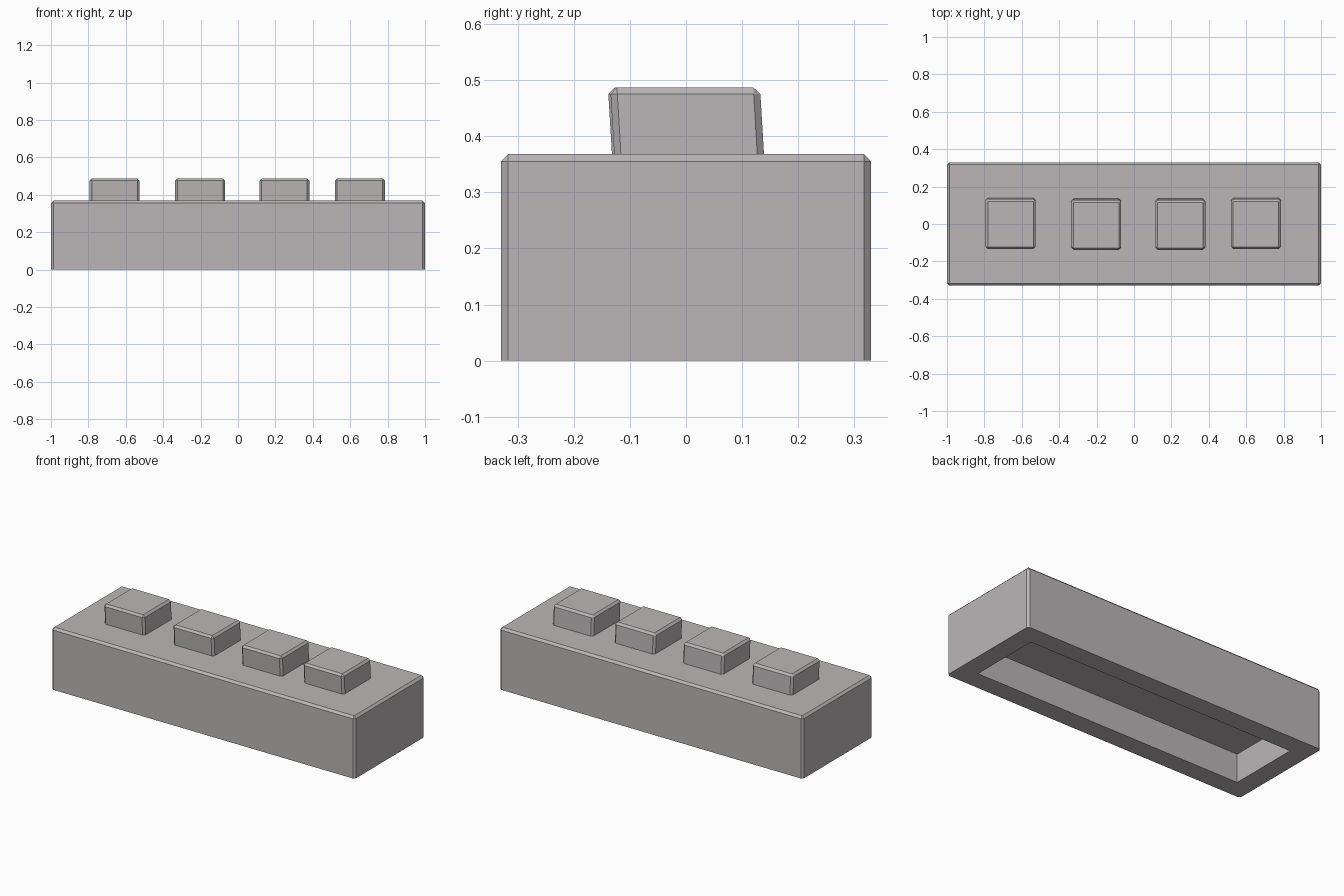
import bpy
import bmesh
from mathutils import Matrix, Vector

cube = bpy.data.objects.get("Cube")
if cube:
    bpy.data.objects.remove(cube, do_unlink=True)

# Single warm grey plastic
grey = bpy.data.materials.new("warm grey")
grey.use_nodes = True
colour = (0.50, 0.47, 0.475, 1)
grey.diffuse_color = colour
grey.node_tree.nodes["Principled BSDF"].inputs["Base Color"].default_value = colour


def block(name, size, base, chamfer=0.0, lean=0.0):
    """Box standing on base; all edges but the lowest are chamfered."""
    bm = bmesh.new()
    bmesh.ops.create_cube(bm, size=1, matrix=Matrix.Translation((0, 0, 0.5)))
    bmesh.ops.scale(bm, vec=size, verts=bm.verts)
    if chamfer:
        edges = [e for e in bm.edges if max(v.co.z for v in e.verts) > 0]
        bmesh.ops.bevel(bm, geom=edges, offset=chamfer, segments=1,
                        affect='EDGES', clamp_overlap=True)
    for v in bm.verts:
        v.co.y -= lean * v.co.z
    bmesh.ops.translate(bm, vec=Vector(base), verts=bm.verts)
    bmesh.ops.recalc_face_normals(bm, faces=bm.faces)
    mesh = bpy.data.meshes.new(name)
    bm.to_mesh(mesh)
    bm.free()
    mesh.materials.append(grey)
    obj = bpy.data.objects.new(name, mesh)
    bpy.context.collection.objects.link(obj)
    return obj


# Main body, hollowed from below
body = block("brick_body", (2, 0.66, 0.368), (0, 0, 0), chamfer=0.013)
cutter = block("cavity_cutter", (1.77, 0.43, 0.27), (0, 0, -0.1))
cutter.hide_render = True
cutter.hide_viewport = True
cutter.display_type = 'WIRE'
hollow = body.modifiers.new("cavity", 'BOOLEAN')
hollow.operation = 'DIFFERENCE'
hollow.solver = 'EXACT'
hollow.object = cutter

# Four square studs, leaning slightly forward
for i, x in enumerate((-0.66, -0.202, 0.248, 0.652)):
    y = 0.006 if i in (0, 3) else 0.002
    block(f"stud_{i + 1}", (0.267, 0.267, 0.127), (x, y, 0.36),
          chamfer=0.012, lean=0.06)
